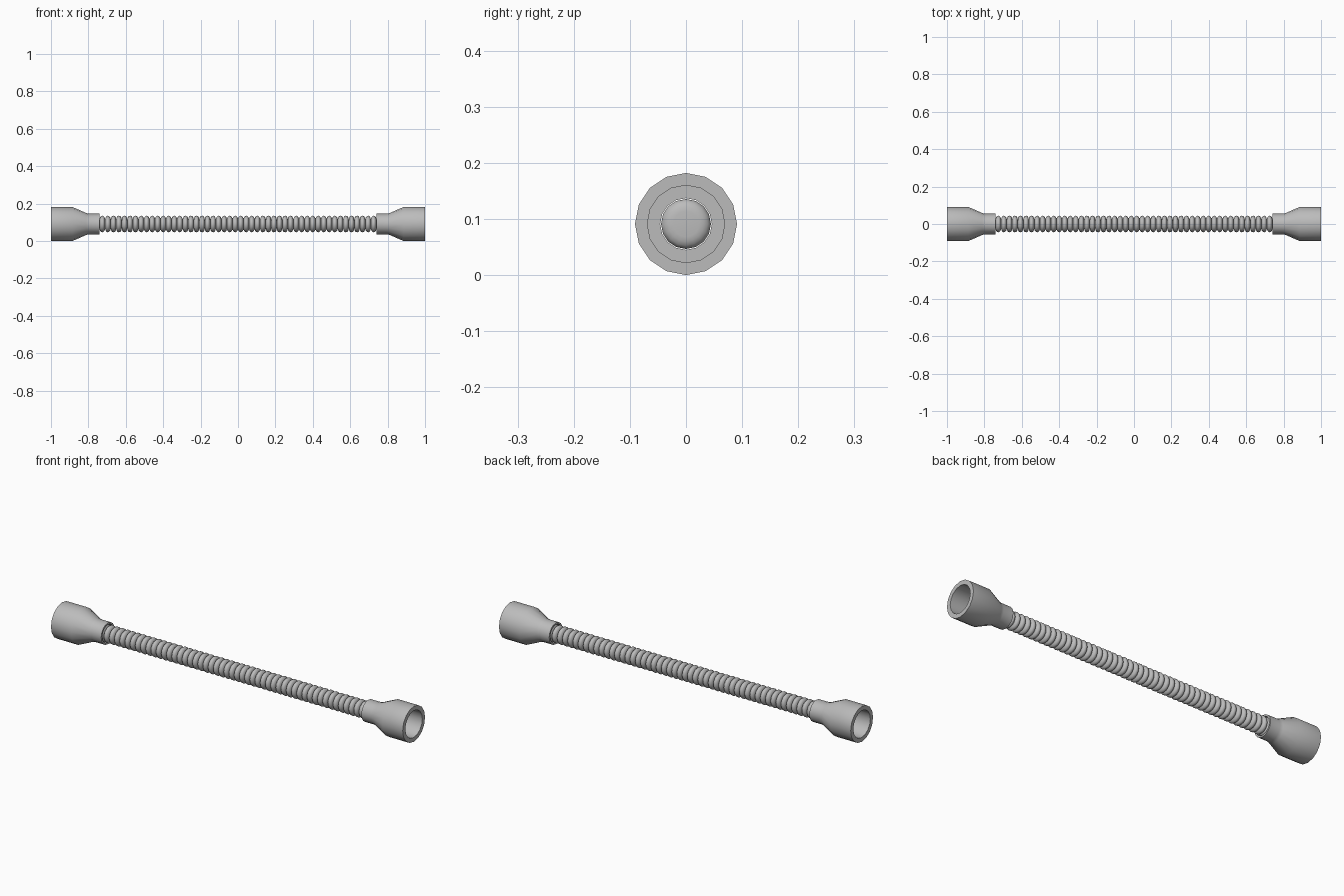
import bpy, bmesh, math

if "Cube" in bpy.data.objects:
    bpy.data.objects.remove(bpy.data.objects["Cube"], do_unlink=True)

SIDES = 16
AXIS_Z = 0.091

grey = bpy.data.materials.new("plain grey")
grey.use_nodes = True
COLOUR = (0.5, 0.5, 0.5, 1)
grey.diffuse_color = COLOUR
grey.node_tree.nodes["Principled BSDF"].inputs["Base Color"].default_value = COLOUR


def lathe(name, profile, closed=False, mirror=False):
    """Turn (x, radius) points about the long axis; open profiles get end caps."""
    bm = bmesh.new()
    rings = []
    for x, r in profile:
        angles = [math.tau * i / SIDES for i in range(SIDES)]
        rings.append([bm.verts.new((x, r * math.sin(a), r * math.cos(a))) for a in angles])
    pairs = list(zip(rings, rings[1:]))
    if closed:
        pairs.append((rings[-1], rings[0]))
    else:
        bm.faces.new(rings[0])
        bm.faces.new(rings[-1])
    for a, b in pairs:
        for i in range(SIDES):
            j = (i + 1) % SIDES
            bm.faces.new((a[i], a[j], b[j], b[i]))
    if mirror:
        bmesh.ops.scale(bm, vec=(-1, 1, 1), verts=bm.verts)
    bmesh.ops.recalc_face_normals(bm, faces=bm.faces)
    mesh = bpy.data.meshes.new(name)
    bm.to_mesh(mesh)
    bm.free()
    obj = bpy.data.objects.new(name, mesh)
    obj.location.z = AXIS_Z
    mesh.materials.append(grey)
    bpy.context.collection.objects.link(obj)
    bpy.ops.object.select_all(action="DESELECT")
    obj.select_set(True)
    bpy.context.view_layer.objects.active = obj
    bpy.ops.object.shade_smooth_by_angle(angle=math.radians(40))
    return obj


# Corrugated hose: rounded ribs on a narrow core, closed at both ends
RIBS, PITCH, STEPS = 54, 0.0296, 8
CORE, PEAK = 0.023, 0.0445
start = -RIBS * PITCH / 2
hose = [(start, CORE)]
for rib in range(RIBS):
    middle = start + (rib + 0.5) * PITCH
    for k in range(1, STEPS + 1):
        t = math.pi * k / STEPS
        hose.append((middle - PITCH / 2 * math.cos(t), CORE + (PEAK - CORE) * math.sin(t)))
lathe("corrugated_hose", hose)

# End cuffs: collar, taper and socket, with a stepped bore
cuff = [(0.74, 0.055), (0.795, 0.055), (0.81, 0.058), (0.885, 0.091), (1.0, 0.091),
        (1.0, 0.069), (0.87, 0.069), (0.87, 0.046), (0.74, 0.046)]
lathe("left_cuff", cuff, closed=True)
lathe("right_cuff", cuff, closed=True, mirror=True)
